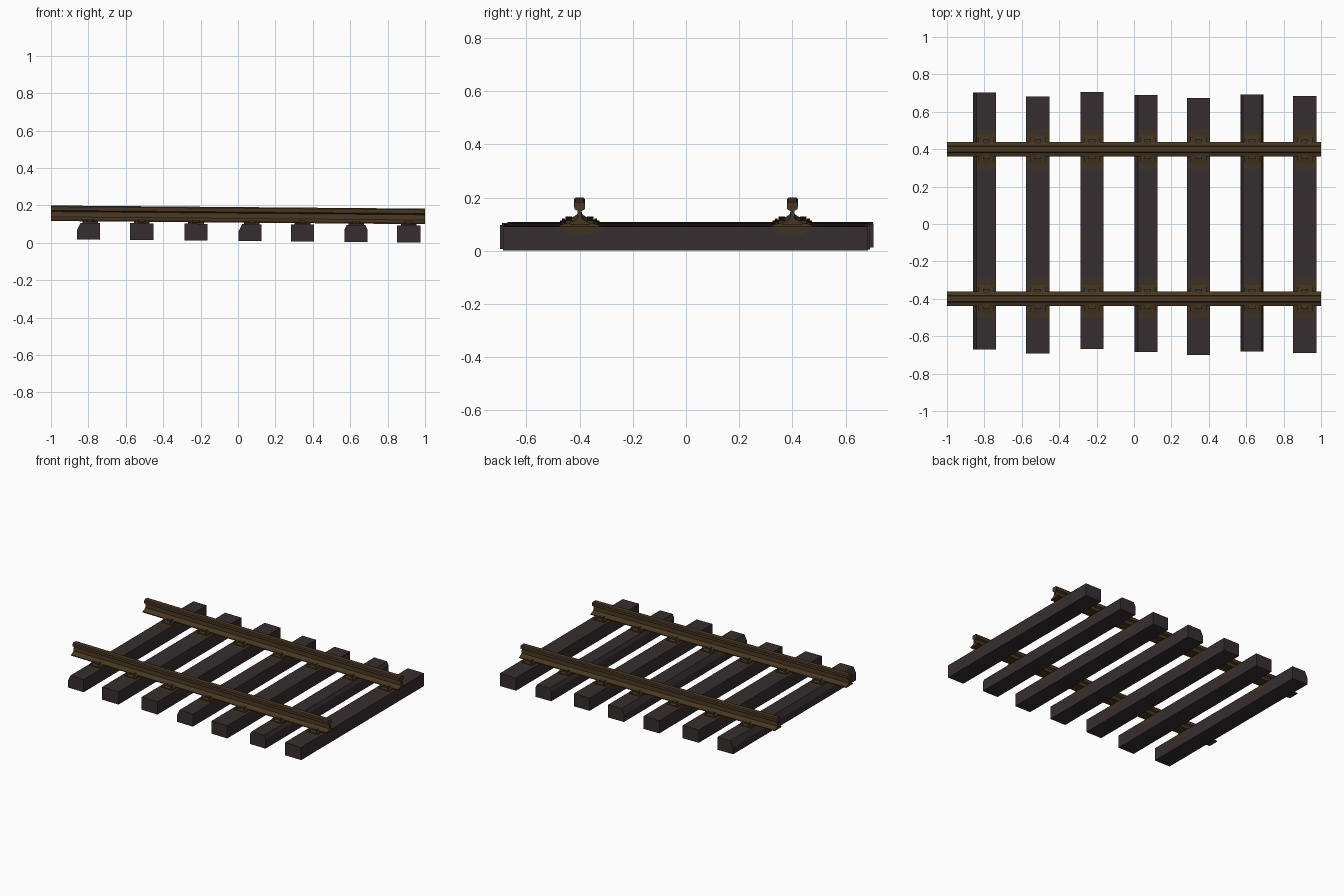
import bpy, bmesh
from mathutils import Vector

cube = bpy.data.objects.get("Cube")
if cube:
    bpy.data.objects.remove(cube)

TILT = -0.0085      # the whole track falls slightly towards +x
RAIL_Y = 0.4
TIE_TOP, TIE_BASE = 0.1, 0.01


def material(name, rgb):
    m = bpy.data.materials.new(name)
    m.use_nodes = True
    m.diffuse_color = (*rgb, 1)
    m.node_tree.nodes["Principled BSDF"].inputs["Base Color"].default_value = (*rgb, 1)
    return m


TIMBER = material("dark timber", (0.037, 0.027, 0.029))
STAIN = material("rust stained timber", (0.048, 0.031, 0.015))
RUST = material("rusty rail steel", (0.066, 0.038, 0.016))
PLATE = material("rusty plate steel", (0.054, 0.034, 0.015))


def finish(bm, name, *mats):
    for v in bm.verts:
        v.co.z += TILT * v.co.x
    bmesh.ops.recalc_face_normals(bm, faces=bm.faces)
    mesh = bpy.data.meshes.new(name)
    bm.to_mesh(mesh)
    bm.free()
    for m in mats:
        mesh.materials.append(m)
    obj = bpy.data.objects.new(name, mesh)
    bpy.context.collection.objects.link(obj)


def prism(bm, points, axis, start, end):
    """Extrude a profile of (side, height) points along x or y."""
    def place(p, t):
        return (t, p[0], p[1]) if axis == "x" else (p[0], t, p[1])
    face = bm.faces.new([bm.verts.new(place(p, start)) for p in points])
    step = Vector(place((0, 0), end - start))
    new = bmesh.ops.extrude_face_region(bm, geom=[face])
    bmesh.ops.translate(bm, vec=step, verts=[g for g in new["geom"] if isinstance(g, bmesh.types.BMVert)])


def box(bm, x0, x1, y0, y1, z0, z1):
    prism(bm, [(x0, z0), (x1, z0), (x1, z1), (x0, z1)], "y", y0, y1)


# Half outline of a stain on the side of a tie: distance from rail, height
STAIN_ARC = [(0.105, TIE_TOP), (0.06, 0.08), (0.02, 0.066)]


def paint_stains(bm):
    arc = STAIN_ARC + [(-y, z) for y, z in reversed(STAIN_ARC)]
    for side in (-1, 1):
        planes = []
        for (ya, za), (yb, zb) in zip(arc, arc[1:]):
            # Normal points into the stain
            planes.append((Vector((0, ya + side * RAIL_Y, za)), Vector((0, zb - za, ya - yb))))
        for co, no in planes:
            near = [f for f in bm.faces if f.calc_center_median().y * side > 0
                    or min(v.co.y for v in f.verts) * max(v.co.y for v in f.verts) < 0]
            geom = near + list({e for f in near for e in f.edges}) + list({v for f in near for v in f.verts})
            bmesh.ops.bisect_plane(bm, geom=geom, plane_co=co, plane_no=no, dist=1e-6)
        for f in bm.faces:
            c = f.calc_center_median()
            if all((c - co).dot(no) > -1e-6 for co, no in planes):
                f.material_index = 1


# Ties: left edge, right edge, back end, left chamfer, right chamfer
TIES = [
    (-0.861, -0.738, 0.703, 0.02, 0),
    (-0.578, -0.451, 0.682, 0, 0),
    (-0.286, -0.162, 0.706, 0, 0),
    (0.002, 0.126, 0.690, 0.02, 0),
    (0.283, 0.406, 0.674, 0, 0),
    (0.570, 0.693, 0.692, 0.012, 0.012),
    (0.850, 0.977, 0.685, 0, 0),
]
for i, (x0, x1, back, left, right) in enumerate(TIES, 1):
    bm = bmesh.new()
    outline = [(x0, TIE_BASE), (x1, TIE_BASE)]
    outline += [(x1, TIE_TOP - 2 * right), (x1 - right, TIE_TOP)] if right else [(x1, TIE_TOP)]
    outline += [(x0 + left, TIE_TOP), (x0, TIE_TOP - 2 * left)] if left else [(x0, TIE_TOP)]
    prism(bm, outline, "y", back - 1.374, back)
    paint_stains(bm)
    finish(bm, f"tie_{i}", TIMBER, STAIN)

    # Base plates with shoulders and spikes
    mid = (x0 + left + x1 - right) / 2
    for side, label in ((-1, "front"), (1, "back")):
        y = side * RAIL_Y
        bm = bmesh.new()
        prism(bm, [(y - 0.074, TIE_TOP - 0.002), (y + 0.074, TIE_TOP - 0.002), (y + 0.074, 0.106),
                   (y + 0.045, 0.112), (y - 0.045, 0.112), (y - 0.074, 0.106)],
              "x", mid - 0.042, mid + 0.042)
        for d in (-1, 1):
            ya, yb = sorted((y + d * 0.028, y + d * 0.053))
            box(bm, mid - 0.018, mid + 0.018, ya, yb, 0.108, 0.121)
            for sx in (-0.028, 0.028):
                ya, yb = sorted((y + d * 0.056, y + d * 0.066))
                box(bm, mid + sx - 0.005, mid + sx + 0.005, ya, yb, 0.104, 0.115)
        finish(bm, f"{label}_base_plate_{i}", PLATE)

# Rails: half profile from foot to head, mirrored
HALF = [(0.038, 0.108), (0.038, 0.114), (0.02, 0.121), (0.008, 0.13), (0.0075, 0.158),
        (0.02, 0.165), (0.021, 0.185), (0.015, 0.191)]
for side, label in ((-1, "front"), (1, "back")):
    y = side * RAIL_Y
    bm = bmesh.new()
    outline = [(y + w, z) for w, z in HALF] + [(y - w, z) for w, z in reversed(HALF)]
    prism(bm, outline, "x", -1, 1)
    finish(bm, f"{label}_rail", RUST)
